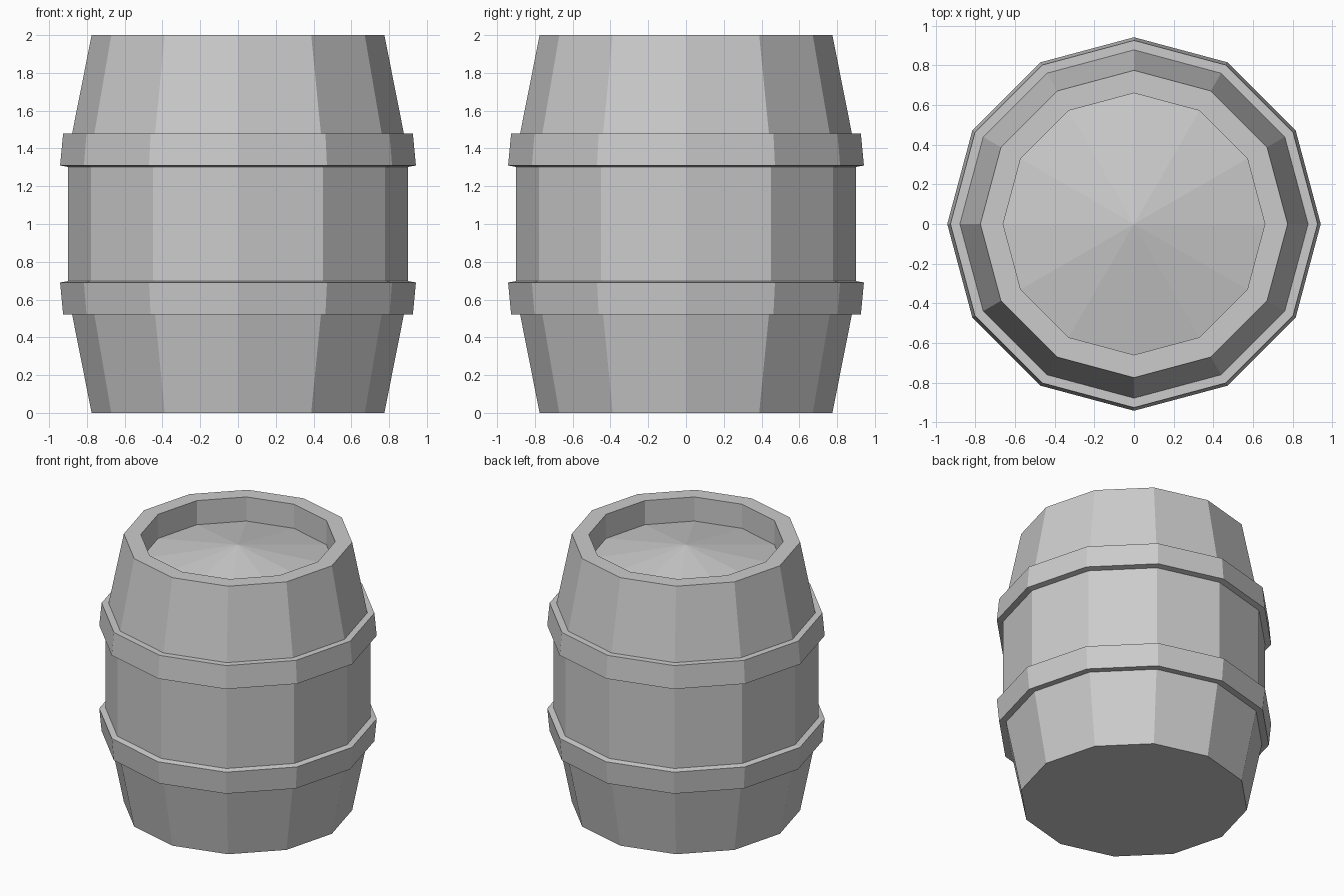
import bpy, bmesh
from math import cos, sin, pi

if "Cube" in bpy.data.objects:
    bpy.data.objects.remove(bpy.data.objects["Cube"])

SIDES = 12


def lathe(name, profile, closed=False):
    """Revolve (radius, z) points around z; radius 0 makes a fan point."""
    bm = bmesh.new()
    rings = []
    for r, z in profile:
        if r == 0:
            rings.append([bm.verts.new((0, 0, z))] * SIDES)
        else:
            rings.append([bm.verts.new((r * cos(2 * pi * i / SIDES),
                                        r * sin(2 * pi * i / SIDES), z))
                          for i in range(SIDES)])
    pairs = list(zip(rings, rings[1:]))
    if closed:
        pairs.append((rings[-1], rings[0]))
    for a, b in pairs:
        for i in range(SIDES):
            j = (i + 1) % SIDES
            quad = list(dict.fromkeys((a[i], a[j], b[j], b[i])))
            bm.faces.new(quad)
    bmesh.ops.recalc_face_normals(bm, faces=bm.faces)
    mesh = bpy.data.meshes.new(name)
    bm.to_mesh(mesh)
    bm.free()
    obj = bpy.data.objects.new(name, mesh)
    bpy.context.collection.objects.link(obj)
    return obj


# Staves, rim and recessed, slightly domed lid
lathe("barrel_body", [(0, 0), (0.775, 0), (0.878, 0.52), (0.9, 0.66),
                      (0.9, 1.34), (0.878, 1.48), (0.775, 2),
                      (0.66, 2), (0.66, 1.82), (0, 1.95)])

# Hoops, mirrored about mid height
hoop = [(0.87, 0.522), (0.926, 0.522), (0.942, 0.69), (0.89, 0.70)]
lathe("lower_hoop", hoop, closed=True)
lathe("upper_hoop", [(r, 2 - z) for r, z in hoop], closed=True)
